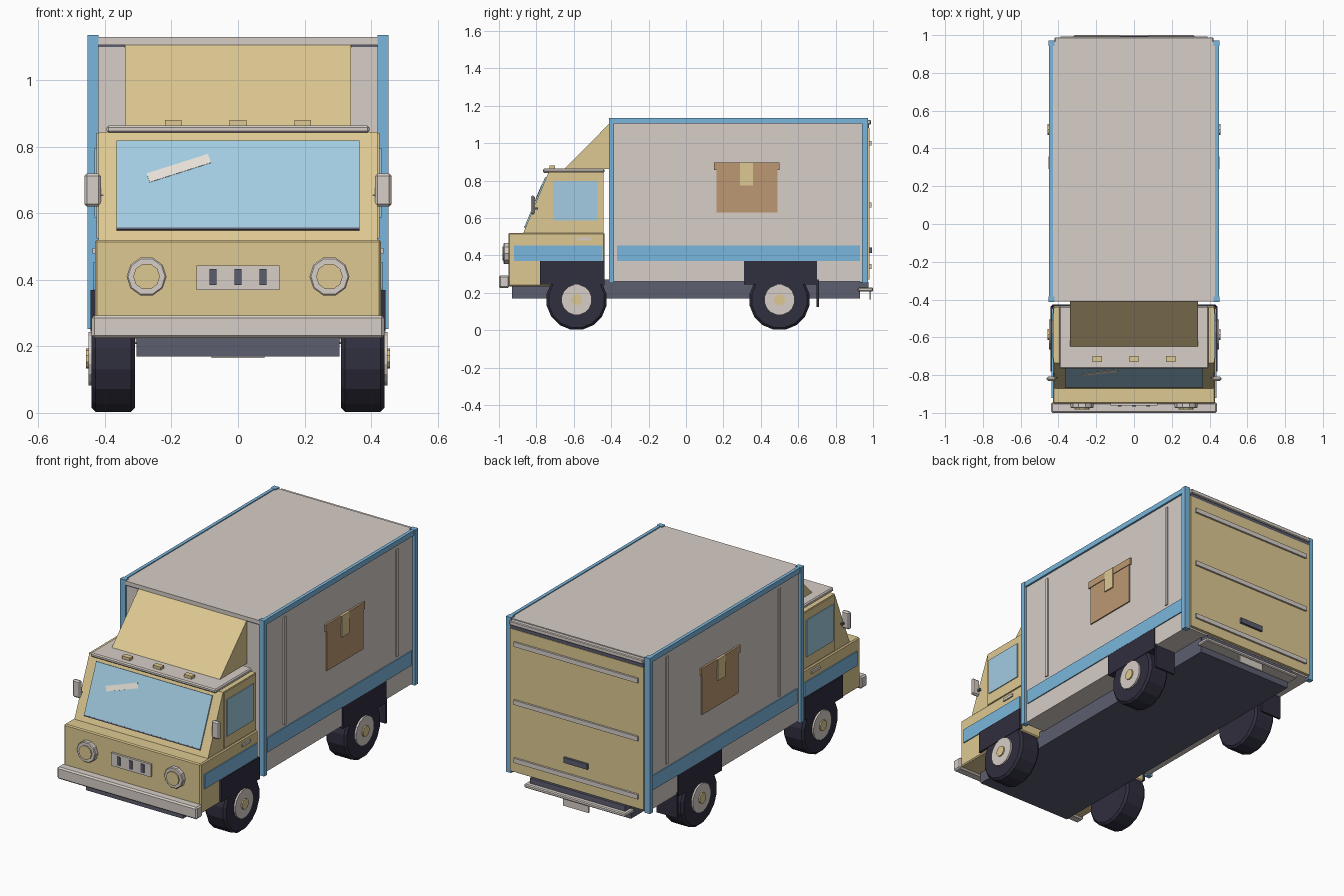
import bpy, bmesh
from math import radians
from mathutils import Matrix, Vector

if "Cube" in bpy.data.objects:
    bpy.data.objects.remove(bpy.data.objects["Cube"])


def material(name, r, g, b):
    def lin(c):
        c /= 255
        return c / 12.92 if c < 0.04 else ((c + 0.055) / 1.055) ** 2.4
    colour = (lin(r), lin(g), lin(b), 1)
    m = bpy.data.materials.new(name)
    m.use_nodes = True
    m.diffuse_color = colour
    m.node_tree.nodes["Principled BSDF"].inputs["Base Color"].default_value = colour
    return m


TAN = material("tan paint", 222, 201, 146)
GREY = material("warm light grey", 215, 206, 199)
BLUE = material("blue trim", 122, 182, 220)
GLASS = material("pale blue glass", 162, 204, 226)
DARK = material("dark rubber", 48, 46, 62)
SLATE = material("slate metal", 92, 94, 112)
CARD = material("cardboard brown", 188, 153, 115)
CREAM = material("cream glare", 232, 226, 216)


def finish(name, bm, mat, bevel=0):
    bmesh.ops.recalc_face_normals(bm, faces=bm.faces)
    mesh = bpy.data.meshes.new(name)
    bm.to_mesh(mesh)
    bm.free()
    mesh.materials.append(mat)
    ob = bpy.data.objects.new(name, mesh)
    bpy.context.collection.objects.link(ob)
    if bevel:
        mod = ob.modifiers.new("bevel", "BEVEL")
        mod.width, mod.segments = bevel, 1
        mod.limit_method, mod.angle_limit = "ANGLE", radians(40)
    return ob


def box(name, mat, x, y, z, bevel=0):
    """Box from (low, high) ranges on each axis."""
    bm = bmesh.new()
    size = [abs(b - a) for a, b in (x, y, z)]
    mid = [(a + b) / 2 for a, b in (x, y, z)]
    bmesh.ops.create_cube(bm, size=1, matrix=Matrix.Translation(mid) @ Matrix.Diagonal((*size, 1)))
    return finish(name, bm, mat, bevel)


def wide(name, mat, half, y, z, bevel=0):
    return box(name, mat, (-half, half), y, z, bevel)


def disc(name, mat, centre, radius, depth, axis, sides, bevel=0):
    bm = bmesh.new()
    turn = Matrix.Rotation(radians(90), 4, "Y" if axis == "X" else "X")
    spin = Matrix.Rotation(radians(180 / sides), 4, "Z")
    bmesh.ops.create_cone(bm, cap_ends=True, segments=sides, radius1=radius, radius2=radius,
                          depth=depth, matrix=Matrix.Translation(centre) @ turn @ spin)
    return finish(name, bm, mat, bevel)


def prism(name, mat, half, profile, bevel=0):
    """Side profile of (y, z) points extruded across the width."""
    bm = bmesh.new()
    face = bm.faces.new([bm.verts.new((-half, y, z)) for y, z in profile])
    ext = bmesh.ops.extrude_face_region(bm, geom=[face])
    bmesh.ops.translate(bm, vec=(2 * half, 0, 0),
                        verts=[v for v in ext["geom"] if isinstance(v, bmesh.types.BMVert)])
    return finish(name, bm, mat, bevel)


# Chassis and cargo body
wide("chassis", SLATE, 0.305, (-0.93, 0.93), (0.17, 0.27))
wide("cargo_body", GREY, 0.438, (-0.4, 0.965), (0.26, 1.13))
wide("cargo_front_header", GREY, 0.42, (-0.41, -0.395), (1.107, 1.13))
wide("cargo_front_seam", SLATE, 0.42, (-0.404, -0.395), (1.1, 1.107))

# Cab shell: lower nose, sloped upper cab, roof and wind deflector
wide("cab_lower", TAN, 0.43, (-0.95, -0.435), (0.235, 0.52), 0.006)
SILL, HEAD = Vector((0, -0.87, 0.52)), Vector((0, -0.735, 0.845))
prism("cab_upper", TAN, 0.42, [SILL.yz, HEAD.yz, (-0.44, 0.845), (-0.44, 0.515), (-0.87, 0.515)])
wide("cab_roof", GREY, 0.395, (-0.765, -0.435), (0.842, 0.864), 0.006)
prism("wind_deflector", TAN, 0.34, [(-0.65, 0.862), (-0.405, 1.11), (-0.405, 0.862)])
for i in (-1, 0, 1):
    wide_at = i * 0.195
    box("roof_marker_light", TAN, (wide_at - 0.025, wide_at + 0.025), (-0.73, -0.7), (0.86, 0.88))

# Windscreen parts lie on the sloped front plane
slope = Matrix.Rotation(-(HEAD - SILL).yz.angle(Vector((0, 1))), 4, "X")


def screen_plate(name, mat, x, z, width, height, depth, tilt=0):
    t = (z - SILL.z) / (HEAD.z - SILL.z)
    spot = SILL.lerp(HEAD, t) + Vector((x, 0, 0))
    bm = bmesh.new()
    bmesh.ops.create_cube(bm, size=1, matrix=Matrix.Translation(spot) @ slope
                          @ Matrix.Rotation(radians(tilt), 4, "Y")
                          @ Matrix.Diagonal((width, depth, height, 1)))
    finish(name, bm, mat)


screen_plate("windscreen", GLASS, 0, 0.685, 0.73, 0.285, 0.014)
screen_plate("windscreen_seal", SLATE, 0, 0.551, 0.73, 0.007, 0.017)
screen_plate("windscreen_glare", CREAM, -0.178, 0.733, 0.195, 0.03, 0.018, -19)

# Nose: bumper, grille and headlights
wide("front_bumper", GREY, 0.44, (-1, -0.945), (0.225, 0.293), 0.008)
wide("grille_plate", GREY, 0.125, (-0.962, -0.945), (0.37, 0.443))
for x in (-0.075, 0, 0.075):
    box("grille_slot", SLATE, (x - 0.01, x + 0.01), (-0.967, -0.955), (0.384, 0.432))

# Everything that repeats on both flanks
for s, side in ((1, "left"), (-1, "right")):
    def flank(name, mat, x, y, z, bevel=0):
        return box(f"{side}_{name}", mat, (s * x[0], s * x[1]), y, z, bevel)

    disc(f"{side}_headlight_ring", GREY, (s * 0.275, -0.96, 0.41), 0.06, 0.03, "Y", 10, 0.004)
    disc(f"{side}_headlight", TAN, (s * 0.275, -0.97, 0.41), 0.04, 0.024, "Y", 10)

    # Cargo trim
    for end, y in (("front", (-0.412, -0.385)), ("rear", (0.942, 0.972))):
        flank(f"{end}_post", BLUE, (0.42, 0.453), y, (0.252, 1.136))
    flank("top_rail", BLUE, (0.43, 0.449), (-0.39, 0.95), (1.105, 1.135))
    flank("cargo_stripe", BLUE, (0.43, 0.444), (-0.37, 0.93), (0.37, 0.452))
    for y in (-0.21, 0.8):
        flank("cargo_rib", GREY, (0.43, 0.445), (y - 0.009, y + 0.009), (0.47, 1.08))

    # Painted parcel
    flank("parcel_body", CARD, (0.43, 0.445), (0.163, 0.49), (0.63, 0.857))
    flank("parcel_lid", CARD, (0.43, 0.449), (0.15, 0.5), (0.857, 0.897))
    flank("parcel_tape", TAN, (0.43, 0.452), (0.29, 0.357), (0.775, 0.897))

    # Cab doors
    flank("door", TAN, (0.41, 0.426), (-0.73, -0.445), (0.525, 0.842))
    flank("door_window", GLASS, (0.42, 0.431), (-0.712, -0.472), (0.588, 0.797))
    flank("door_handle", GREY, (0.425, 0.438), (-0.583, -0.507), (0.48, 0.496))
    flank("cab_stripe", BLUE, (0.425, 0.436), (-0.92, -0.447), (0.37, 0.452))
    flank("mirror", GREY, (0.412, 0.462), (-0.83, -0.808), (0.62, 0.72), 0.008)
    flank("mirror_arm", SLATE, (0.405, 0.43), (-0.815, -0.79), (0.645, 0.657))

    # Wheels and arches
    for end, y, arch in (("front", -0.585, (-0.78, -0.437)), ("rear", 0.5, (0.31, 0.7))):
        flank(f"{end}_wheel_arch", DARK, (0.3, 0.443), arch, (0.245, 0.37))
        disc(f"{side}_{end}_tyre", DARK, (s * 0.375, y, 0.163), 0.163, 0.13, "X", 16, 0.012)
        disc(f"{side}_{end}_hub", GREY, (s * 0.43, y, 0.163), 0.082, 0.04, "X", 16)
        disc(f"{side}_{end}_hub_cap", TAN, (s * 0.44, y, 0.163), 0.03, 0.034, "X", 10)
    flank("mud_flap", DARK, (0.31, 0.44), (0.698, 0.71), (0.125, 0.27))

# Roller door at the rear
wide("rear_door", TAN, 0.42, (0.96, 0.982), (0.27, 1.08))
wide("rear_door_roll", SLATE, 0.42, (0.96, 0.979), (1.08, 1.1))
wide("rear_header", GREY, 0.42, (0.96, 0.988), (1.1, 1.125), 0.004)
for z in (0.34, 0.67, 1.0):
    wide("rear_door_slat", GREY, 0.39, (0.978, 0.993), (z - 0.013, z + 0.013))
wide("rear_door_handle", SLATE, 0.075, (0.978, 0.995), (0.412, 0.442))

# Rear step and plate
wide("rear_step", GREY, 0.32, (0.92, 1), (0.207, 0.228), 0.005)
wide("rear_step_support", SLATE, 0.3, (0.92, 0.975), (0.228, 0.258))
wide("rear_plate", GREY, 0.08, (0.98, 0.99), (0.165, 0.21))
